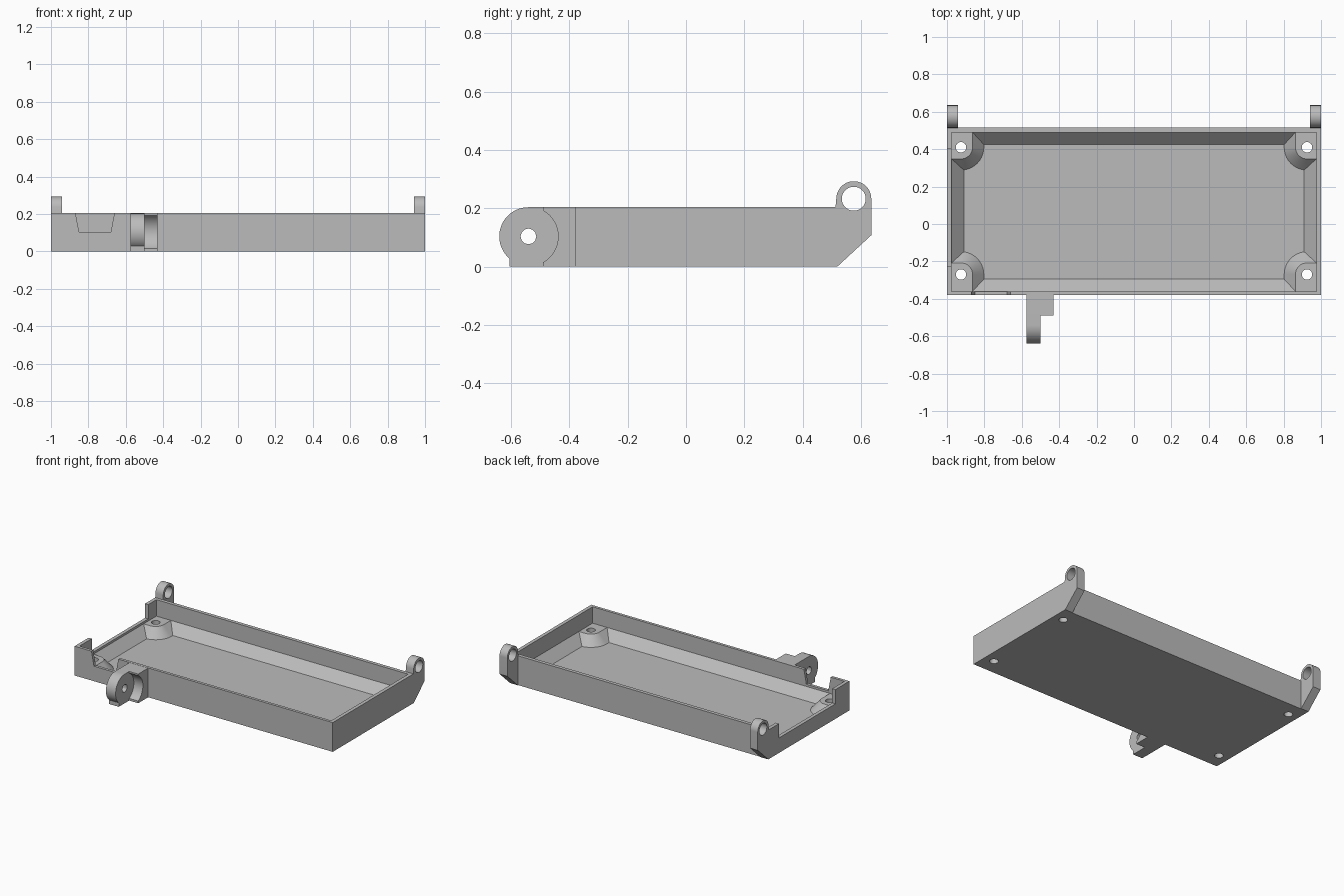
import bpy, bmesh
from math import cos, sin, pi, radians

if "Cube" in bpy.data.objects:
    bpy.data.objects.remove(bpy.data.objects["Cube"])

grey = bpy.data.materials.new("plain_grey")
grey.use_nodes = True
colour = (0.5, 0.5, 0.5, 1)
grey.diffuse_color = colour
grey.node_tree.nodes["Principled BSDF"].inputs["Base Color"].default_value = colour


def loft(name, rings):
    """Closed solid through rings of equal point count, capped at both ends."""
    bm = bmesh.new()
    loops = [[bm.verts.new(p) for p in ring] for ring in rings]
    n = len(loops[0])
    for a, b in zip(loops, loops[1:]):
        for i in range(n):
            j = (i + 1) % n
            bm.faces.new((a[i], a[j], b[j], b[i]))
    bm.faces.new(loops[0])
    bm.faces.new(loops[-1])
    bmesh.ops.recalc_face_normals(bm, faces=bm.faces)
    mesh = bpy.data.meshes.new(name)
    bm.to_mesh(mesh)
    bm.free()
    mesh.materials.append(grey)
    obj = bpy.data.objects.new(name, mesh)
    bpy.context.collection.objects.link(obj)
    return obj


def extrude_x(name, x0, x1, profile):
    return loft(name, [[(x, y, z) for y, z in profile] for x in (x0, x1)])


def box(name, x0, x1, y0, y1, z0, z1):
    return extrude_x(name, x0, x1, [(y0, z0), (y1, z0), (y1, z1), (y0, z1)])


def arc(cx, cy, r, start, end, n):
    return [(cx + r * cos(start + (end - start) * i / n),
             cy + r * sin(start + (end - start) * i / n)) for i in range(n + 1)]


def circle(cx, cy, r, n=40):
    return arc(cx, cy, r, 0, 2 * pi, n)[:-1]


def combine(obj, other, operation="DIFFERENCE"):
    mod = obj.modifiers.new("bool", "BOOLEAN")
    mod.object, mod.operation, mod.solver = other, operation, "EXACT"
    bpy.context.view_layer.objects.active = obj
    bpy.ops.object.modifier_apply(modifier=mod.name)
    bpy.data.objects.remove(other)


def finish(obj):
    bpy.ops.object.select_all(action="DESELECT")
    obj.select_set(True)
    bpy.context.view_layer.objects.active = obj
    bpy.ops.object.shade_smooth_by_angle(angle=radians(30))


FLOOR, LEDGE, TOP = 0.025, 0.09, 0.205
HOLES = [(sx, sy, sx * 0.925, y) for sx in (-1, 1) for sy, y in ((1, 0.41), (-1, -0.27))]

# Cavity with sloped lower walls
def rect(inset, z):
    x, y0, y1 = 0.975 - inset, -0.36 + inset, 0.49 - inset
    return [(-x, y0, z), (x, y0, z), (x, y1, z), (-x, y1, z)]

cavity = loft("cavity", [rect(0.065, FLOOR), rect(0, LEDGE), rect(0, 0.4)])

# Corner posts are left standing in the cavity
for sx, sy, cx, cy in HOLES:
    rings = []
    for r, z in ((0.145, 0), (0.062, LEDGE)):
        outline = [(-0.2, -0.2), (r, -0.2)] + arc(0, 0, r, 0, pi / 2, 16) + [(-0.2, r)]
        rings.append([(cx - sx * u, cy - sy * v, z) for u, v in outline])
    combine(cavity, loft("post", rings))

# Tray
tray = box("tray", -1, 1, -0.38, 0.515, 0, TOP)
combine(tray, cavity)
for sx, sy, cx, cy in HOLES:
    combine(tray, loft("screw_hole", [[(x, y, z) for x, y in circle(cx, cy, 0.028, 24)]
                                      for z in (-0.1, 0.2)]))
combine(tray, box("side_opening", -1.1, -0.974, -0.225, 0.40, 0.105, 0.4))
notch = [(-0.85, 0.105), (-0.68, 0.105), (-0.66, 0.21), (-0.66, 0.3), (-0.87, 0.3), (-0.87, 0.21)]
combine(tray, loft("front_notch", [[(x, y, z) for x, z in notch] for y in (-0.45, -0.359)]))
finish(tray)

# Rear hinge ears
ear_profile = [(0.512, 0), (0.518, 0), (0.635, 0.108)] + arc(0.575, 0.233, 0.06, 0, pi, 24) + [(0.512, 0.2)]
for side, x0, x1 in (("left", 0.94, 1), ("right", -1, -0.94)):
    ear = extrude_x(side + "_hinge_ear", x0, x1, ear_profile)
    combine(ear, extrude_x("pin_hole", x0 - 0.1, x1 + 0.1, circle(0.575, 0.233, 0.041)))
    finish(ear)

# Front pivot: disc arm with a foot, beside a block hollowed to clear a mating disc
PY, PZ = -0.54, 0.104
arm_profile = [(-0.379, 0.003), (-0.379, 0.204)] + arc(PY, PZ, 0.1, pi / 2, 1.5 * pi, 32)
arm = extrude_x("pivot_arm", -0.575, -0.5, arm_profile)
combine(arm, box("foot", -0.575, -0.5, -0.605, -0.379, 0, 0.03), "UNION")
combine(arm, extrude_x("pivot_hole", -0.7, -0.4, circle(PY, PZ, 0.027, 12)))
finish(arm)

block = box("pivot_block", -0.501, -0.43, -0.49, -0.379, 0, 0.204)
combine(block, extrude_x("clearance", -0.6, -0.4, circle(PY, PZ, 0.102, 48)))
finish(block)
